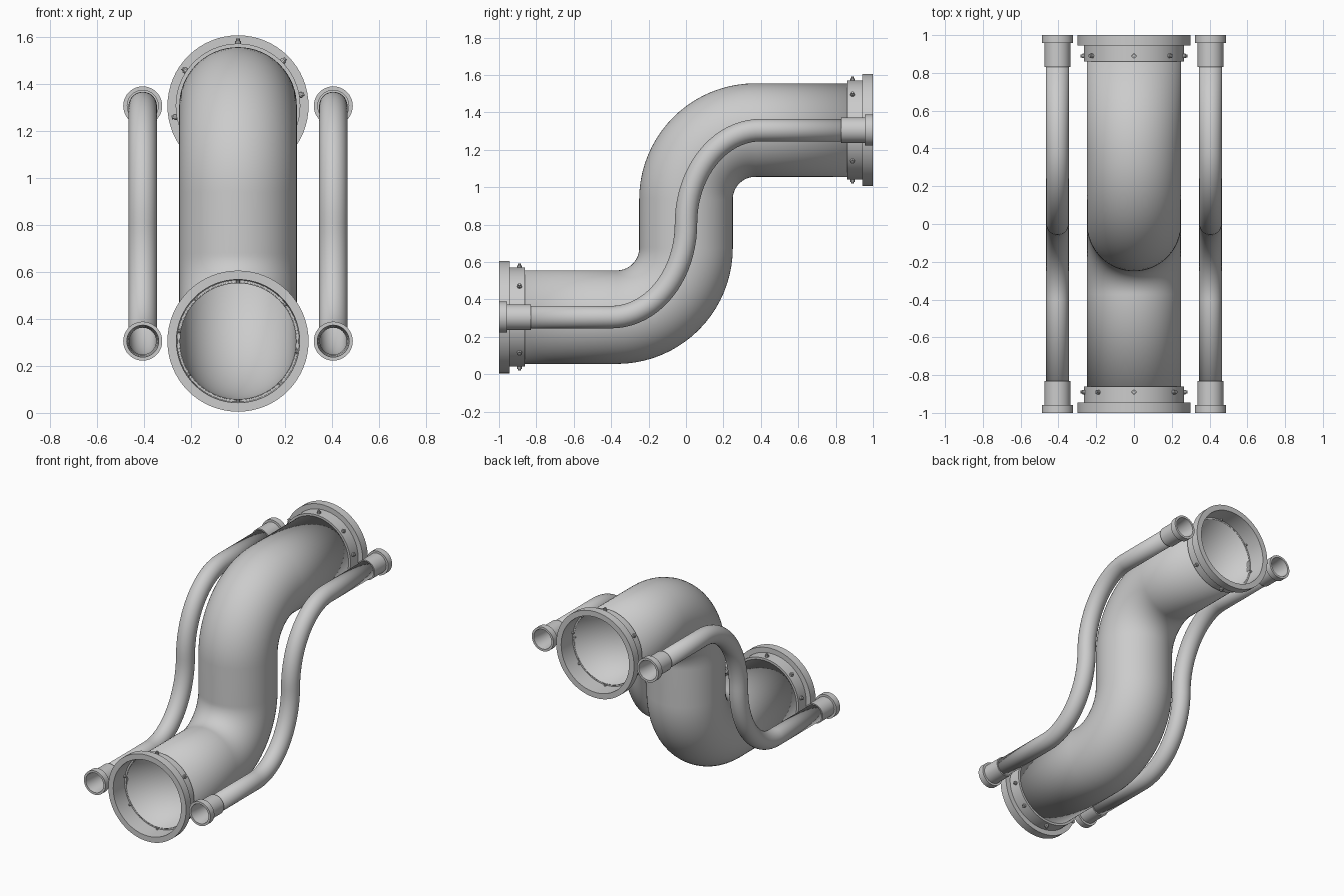
import bpy, bmesh, math
from mathutils import Vector, Matrix

cube = bpy.data.objects.get("Cube")
if cube:
    bpy.data.objects.remove(cube, do_unlink=True)

LOW, HIGH = 0.305, 1.305
MID = (LOW + HIGH) / 2
SIDE_X = 0.405

metal = bpy.data.materials.new("plain_grey_metal")
metal.use_nodes = True
GREY = (0.6, 0.6, 0.6, 1)
metal.diffuse_color = GREY
metal.node_tree.nodes["Principled BSDF"].inputs["Base Color"].default_value = GREY


def finish(name, bm, sharp=35):
    mesh = bpy.data.meshes.new(name)
    bm.to_mesh(mesh)
    bm.free()
    obj = bpy.data.objects.new(name, mesh)
    bpy.context.collection.objects.link(obj)
    mesh.materials.append(metal)
    bpy.ops.object.select_all(action='DESELECT')
    obj.select_set(True)
    bpy.context.view_layer.objects.active = obj
    bpy.ops.object.shade_smooth_by_angle(angle=math.radians(sharp))
    return obj


def s_path(end, bend_y, bend_z, steps=20):
    """Upper half of the S in the YZ plane, then its half-turn copy below."""
    half = [Vector((0, bend_y * (1 - math.cos(t)), HIGH - bend_z * (1 - math.sin(t))))
            for t in (math.pi / 2 * i / steps for i in range(steps + 1))]
    half.append(Vector((0, end, HIGH)))
    lower = [Vector((0, -p.y, 2 * MID - p.z)) for p in reversed(half)]
    if (half[0] - lower[-1]).length < 1e-4:
        lower.pop()
    return lower + half


def pipe(name, x, radius, path, wall, sides=64):
    bm = bmesh.new()
    rings = []
    last = len(path) - 1
    for i, p in enumerate(path):
        if i in (0, last):
            t = Vector((0, 1, 0))
        else:
            t = ((path[i + 1] - p).normalized() + (p - path[i - 1]).normalized()).normalized()
        up = Vector((0, -t.z, t.y))
        ring = []
        for j in range(sides):
            a = math.tau * j / sides
            ring.append(bm.verts.new(p + Vector((x + radius * math.cos(a), 0, 0))
                                     + up * radius * math.sin(a)))
        rings.append(ring)
    for r0, r1 in zip(rings, rings[1:]):
        for j in range(sides):
            k = (j + 1) % sides
            bm.faces.new((r0[j], r1[j], r1[k], r0[k]))
    obj = finish(name, bm)
    shell = obj.modifiers.new("wall", 'SOLIDIFY')
    shell.thickness = wall
    shell.offset = -1


def fitting(name, x, end, profile, sides=64):
    """Lathe a closed (radius, y) profile around the pipe axis; end is +1 or -1."""
    bm = bmesh.new()
    z = HIGH if end > 0 else LOW
    rings = [[bm.verts.new((x + r * math.cos(math.tau * j / sides), end * y,
                            z + r * math.sin(math.tau * j / sides)))
              for j in range(sides)] for r, y in profile]
    for i, r0 in enumerate(rings):
        r1 = rings[(i + 1) % len(rings)]
        for j in range(sides):
            k = (j + 1) % sides
            bm.faces.new((r0[j], r0[k], r1[k], r1[j]))
    bmesh.ops.recalc_face_normals(bm, faces=bm.faces)
    finish(name, bm)


def bolts(name, end, angles):
    """Small radial bolts passing through the collar."""
    bm = bmesh.new()
    z = HIGH if end > 0 else LOW
    for deg in angles:
        a = math.radians(deg) * end
        out = Vector((math.cos(a), 0, math.sin(a)))
        turn = out.to_track_quat('Z', 'Y').to_matrix().to_4x4()
        for radius, depth, dist in ((0.013, 0.012, 0.271), (0.008, 0.04, 0.266)):
            place = Matrix.Translation(Vector((0, end * 0.89, z)) + out * dist)
            bmesh.ops.create_cone(bm, cap_ends=True, segments=10, radius1=radius,
                                  radius2=radius, depth=depth, matrix=place @ turn)
    finish(name, bm)


# Pipes
pipe("main_pipe", 0, 0.25, s_path(0.88, 0.37, 0.37), 0.004)
for side, sx in (("left", 1), ("right", -1)):
    pipe(side + "_side_pipe", sx * SIDE_X, 0.06, s_path(0.86, 0.4, 0.5), 0.003, 40)

# End collars with flanges, and their bolts
MAIN_END = [(0.246, 0.86), (0.265, 0.86), (0.265, 0.945), (0.3, 0.945), (0.3, 1),
            (0.262, 1), (0.258, 0.88), (0.246, 0.88)]
SIDE_END = [(0.057, 0.83), (0.068, 0.83), (0.068, 0.957), (0.083, 0.957), (0.083, 1),
            (0.068, 1), (0.062, 0.95), (0.057, 0.86)]
for label, end in (("front", -1), ("back", 1)):
    fitting(label + "_main_flange", 0, end, MAIN_END)
    bolts(label + "_flange_bolts", end, (10, 45, 90, 146, 190, 225, 270, 322))
    for side, sx in (("left", 1), ("right", -1)):
        fitting(f"{label}_{side}_side_flange", sx * SIDE_X, end, SIDE_END, 40)
